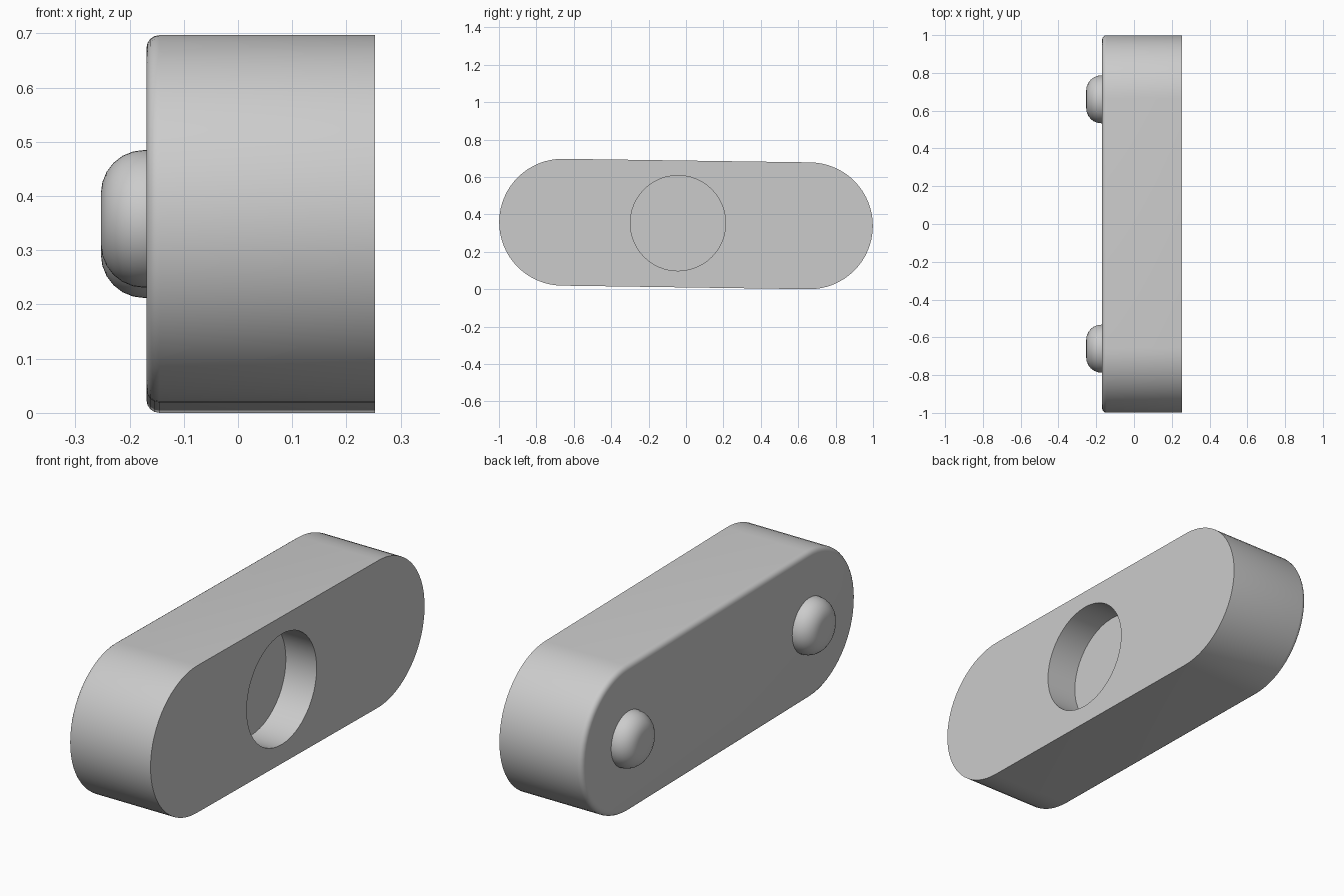
import bpy
import bmesh
from math import pi, sin, cos, radians
from mathutils import Vector

if "Cube" in bpy.data.objects:
    bpy.data.objects.remove(bpy.data.objects["Cube"])

grey = bpy.data.materials.new("light_grey")
grey.use_nodes = True
colour = (0.6, 0.6, 0.6, 1)
grey.diffuse_color = colour
grey.node_tree.nodes["Principled BSDF"].inputs["Base Color"].default_value = colour

# Centres (y, z) of the rounded ends and of the recess
LOW_END = Vector((0.66, 0.339))
HIGH_END = Vector((-0.66, 0.358))
RECESS = Vector((-0.043, 0.353))
BACK, FACE = -0.169, 0.253


def arc(centre, radius, start, sweep, steps):
    """Points along an arc in the y-z plane."""
    return [centre + radius * Vector((cos(start + sweep * i / steps),
                                      sin(start + sweep * i / steps)))
            for i in range(steps + 1)]


def circle(centre, radius, steps=48):
    return arc(centre, radius, 0, 2 * pi, steps)[:-1]


def slot(radius):
    """Outline with two half-round ends, tilted along its long axis."""
    axis = LOW_END - HIGH_END
    tilt = Vector((1, 0)).angle_signed(axis) * -1
    return (arc(LOW_END, radius, tilt - pi / 2, pi, 32)
            + arc(HIGH_END, radius, tilt + pi / 2, pi, 32))


def fillet(x, radius, size, steps):
    """(x, radius) steps of a rounded edge starting at the tip plane x."""
    return [(x + size * (1 - cos(a)), radius - size * (1 - sin(a)))
            for a in (i * pi / 2 / steps for i in range(steps + 1))]


def loft(name, sections):
    """Closed solid through a list of (x, outline) sections."""
    bm = bmesh.new()
    rings = [[bm.verts.new((x, p.x, p.y)) for p in outline] for x, outline in sections]
    for a, b in zip(rings, rings[1:]):
        for i in range(len(a)):
            bm.faces.new((a[i - 1], a[i], b[i], b[i - 1]))
    bm.faces.new(rings[0])
    bm.faces.new(rings[-1])
    bmesh.ops.recalc_face_normals(bm, faces=bm.faces)
    mesh = bpy.data.meshes.new(name)
    bm.to_mesh(mesh)
    bm.free()
    mesh.materials.append(grey)
    obj = bpy.data.objects.new(name, mesh)
    bpy.context.collection.objects.link(obj)
    return obj


def activate(obj):
    bpy.ops.object.select_all(action='DESELECT')
    obj.select_set(True)
    bpy.context.view_layer.objects.active = obj


# Body with one rounded rim
body_profile = fillet(BACK, 0.339, 0.024, 4) + [(FACE, 0.339)]
body = loft("body", [(x, slot(r)) for x, r in body_profile])

# Round blind recess cut into the open face
cutter = loft("recess_cutter", [(x, circle(RECESS, 0.255)) for x in (FACE - 0.157, FACE + 0.1)])
cutter.hide_render = True
cut = body.modifiers.new("recess", 'BOOLEAN')
cut.operation = 'DIFFERENCE'
cut.solver = 'EXACT'
cut.object = cutter
activate(body)
bpy.ops.object.modifier_apply(modifier=cut.name)
bpy.data.objects.remove(cutter)

# Domed studs on the other side
parts = [body]
for name, centre in (("rear_stud", LOW_END), ("front_stud", HIGH_END)):
    profile = fillet(-0.253, 0.127, 0.08, 6) + [(BACK + 0.01, 0.127)]
    parts.append(loft(name, [(x, circle(centre, r)) for x, r in profile]))

for part in parts:
    activate(part)
    bpy.ops.object.shade_smooth_by_angle(angle=radians(30))
